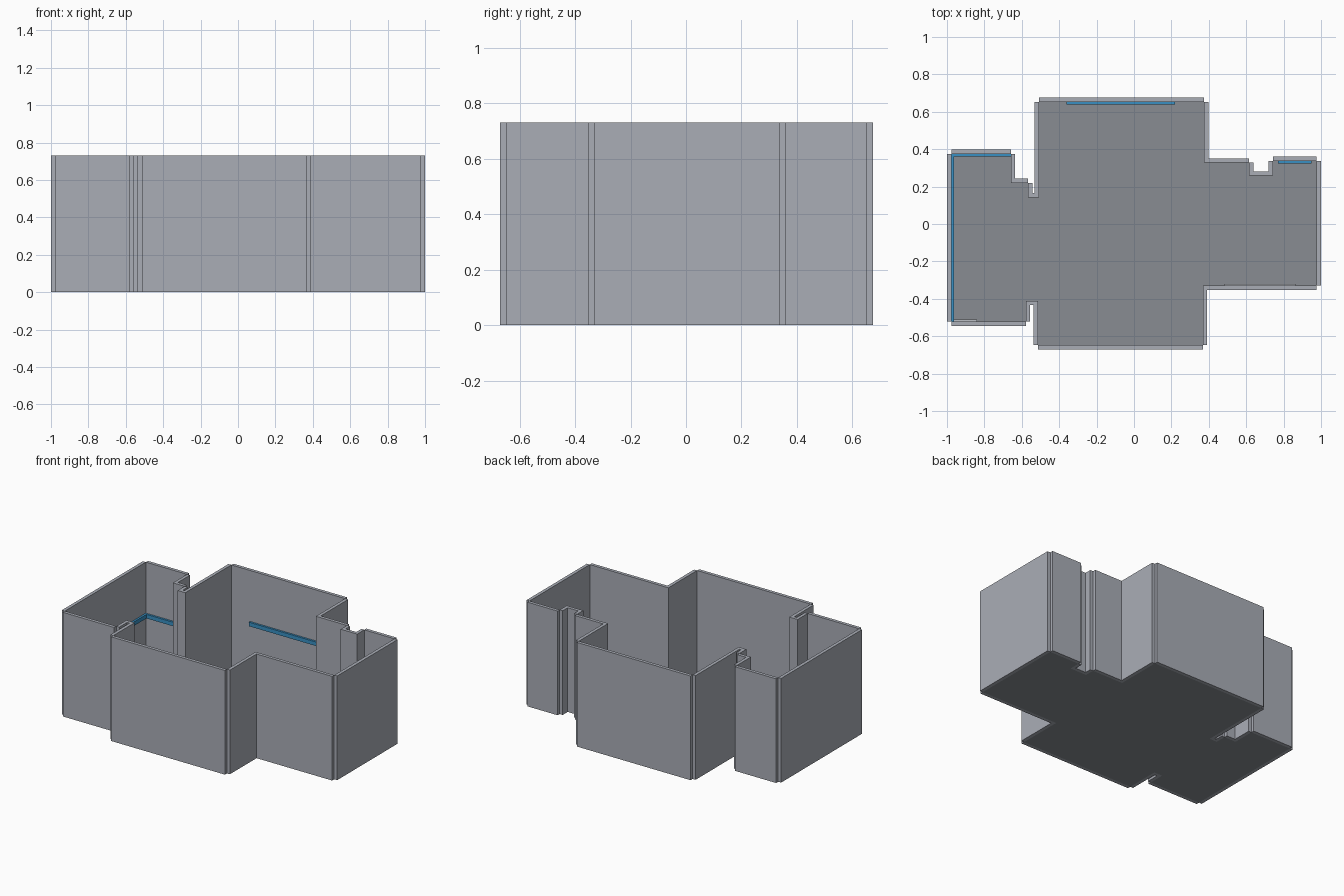
import bpy, bmesh
from mathutils import Vector

if "Cube" in bpy.data.objects:
    bpy.data.objects.remove(bpy.data.objects["Cube"])

HEIGHT = 0.73      # wall height
THICK = 0.023      # wall thickness
FLOOR = 0.004      # floor slab thickness


def material(name, rgb):
    m = bpy.data.materials.new(name)
    m.diffuse_color = (*rgb, 1.0)
    m.use_nodes = True
    m.node_tree.nodes["Principled BSDF"].inputs["Base Color"].default_value = m.diffuse_color
    return m


wall_grey = material("wall grey", (0.40, 0.42, 0.47))
floor_grey = material("floor dark grey", (0.25, 0.265, 0.29))
window_blue = material("window blue", (0.04, 0.28, 0.55))
sill_grey = material("threshold light grey", (0.50, 0.52, 0.56))


def prism(name, points, z0, z1, mat):
    """Extrude a flat outline from z0 up to z1."""
    bm = bmesh.new()
    face = bm.faces.new([bm.verts.new((x, y, z0)) for x, y in points])
    ext = bmesh.ops.extrude_face_region(bm, geom=[face])
    top = [v for v in ext["geom"] if isinstance(v, bmesh.types.BMVert)]
    bmesh.ops.translate(bm, verts=top, vec=(0, 0, z1 - z0))
    bmesh.ops.recalc_face_normals(bm, faces=bm.faces)
    mesh = bpy.data.meshes.new(name)
    bm.to_mesh(mesh)
    bm.free()
    mesh.materials.append(mat)
    obj = bpy.data.objects.new(name, mesh)
    bpy.context.collection.objects.link(obj)
    return obj


def rect(x0, x1, y0, y1):
    return [(x0, y0), (x1, y0), (x1, y1), (x0, y1)]


# Room outline, clockwise from the left front corner
outline = [
    (-0.977, -0.522), (-0.977, 0.375), (-0.658, 0.375), (-0.658, 0.219),
    (-0.567, 0.219), (-0.567, 0.142), (-0.508, 0.142), (-0.508, 0.652),
    (0.374, 0.652), (0.374, 0.328), (0.615, 0.328), (0.615, 0.259),
    (0.743, 0.259), (0.743, 0.337), (0.977, 0.337), (0.977, -0.330),
    (0.368, -0.330), (0.368, -0.648), (-0.513, -0.648), (-0.513, -0.411),
    (-0.578, -0.411), (-0.578, -0.522),
]

# Floor
prism("floor", outline, 0.0, FLOOR, floor_grey)

# One wall per edge, set outside the floor; outer corners stay notched
for i, p in enumerate(outline):
    a, b = Vector(p), Vector(outline[(i + 1) % len(outline)])
    d = (b - a).normalized()
    out = Vector((-d.y, d.x)) * THICK
    prism(f"wall_{i + 1}", [a, b, b + out, a + out], 0.0, HEIGHT, wall_grey)

# Blue window strips on the inner wall faces
D = 0.014
windows = {
    "window_back": rect(-0.362, 0.220, 0.652 - D, 0.652),
    "window_left_back": rect(-0.977, -0.658, 0.375 - D, 0.375),
    "window_left_side": rect(-0.977, -0.977 + D, -0.522, 0.375 - D),
    "window_right_back": rect(0.770, 0.950, 0.337 - D, 0.337),
}
for name, pts in windows.items():
    prism(name, pts, 0.345, 0.373, window_blue)

# Low door thresholds along the front walls
prism("threshold_right", rect(0.480, 0.865, -0.330, -0.330 + 0.01), FLOOR, 0.015, sill_grey)
prism("threshold_left", rect(-0.977 + D, -0.840, -0.522, -0.522 + 0.012), FLOOR, 0.015, sill_grey)
